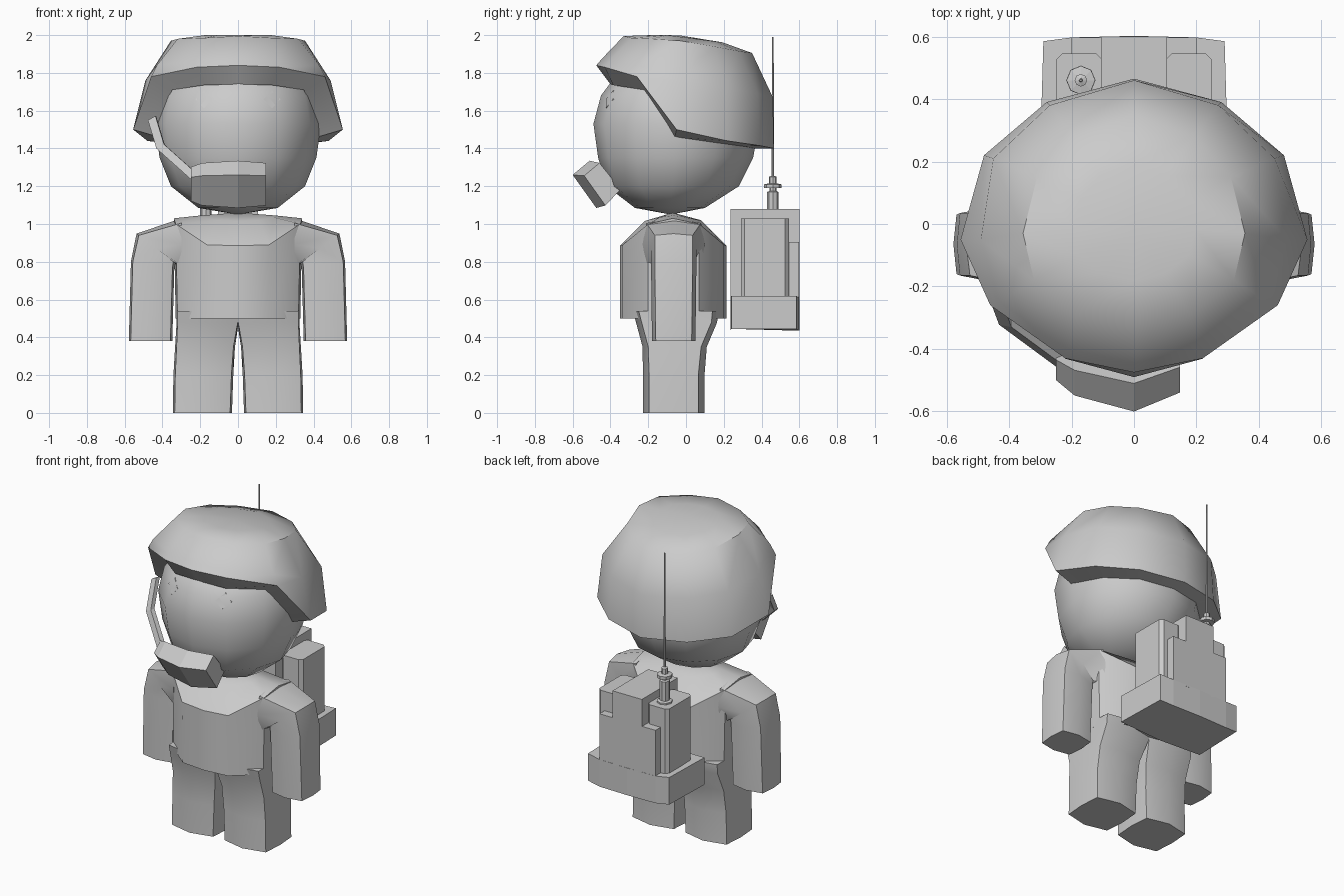
import bpy, bmesh, math
from mathutils import Vector
from mathutils.bvhtree import BVHTree

if "Cube" in bpy.data.objects:
    bpy.data.objects.remove(bpy.data.objects["Cube"])

grey = bpy.data.materials.new("plain_grey")
grey.diffuse_color = (0.6, 0.6, 0.6, 1)
grey.use_nodes = True
grey.node_tree.nodes["Principled BSDF"].inputs["Base Color"].default_value = grey.diffuse_color


def finish(name, bm, angle=None):
    """Turn a bmesh into an object, smooth below the given angle."""
    bmesh.ops.recalc_face_normals(bm, faces=bm.faces)
    me = bpy.data.meshes.new(name)
    bm.to_mesh(me)
    bm.free()
    me.materials.append(grey)
    if angle:
        me.polygons.foreach_set("use_smooth", [True] * len(me.polygons))
        me.set_sharp_from_angle(angle=math.radians(angle))
    ob = bpy.data.objects.new(name, me)
    bpy.context.collection.objects.link(ob)
    return ob


def loft(name, rings, angle=None, start=True, end=True):
    """Bridge closed rings of equal length; a single point ends in a fan."""
    bm = bmesh.new()
    vs = [[bm.verts.new(p) for p in r] for r in rings]
    for a, b in zip(vs, vs[1:]):
        n = max(len(a), len(b))
        for i in range(n):
            j = (i + 1) % n
            if len(a) == 1:
                bm.faces.new((a[0], b[j], b[i]))
            elif len(b) == 1:
                bm.faces.new((a[i], a[j], b[0]))
            else:
                bm.faces.new((a[i], a[j], b[j], b[i]))
    if start and len(vs[0]) > 2:
        bm.faces.new(vs[0])
    if end and len(vs[-1]) > 2:
        bm.faces.new(vs[-1])
    return finish(name, bm, angle)


def full(half):
    """Complete a front-to-back half ring by mirroring it in x."""
    return half + [(-x, y, z) for x, y, z in half[-2:0:-1]]


def box(name, x0, x1, y0, y1, z0, z1, bevel=0):
    bm = bmesh.new()
    bmesh.ops.create_cube(bm, size=1)
    for v in bm.verts:
        v.co = ((x0, x1)[v.co.x > 0], (y0, y1)[v.co.y > 0], (z0, z1)[v.co.z > 0])
    if bevel:
        edges = [e for e in bm.edges if any(v.co.z == z1 or e.calc_length() > z1 - z0 - .001 for v in e.verts)
                 and all(abs(v.co.x) > .2 or v.co.z > z0 for v in e.verts)]
        bmesh.ops.bevel(bm, geom=edges, offset=bevel, segments=1, affect='EDGES')
    return finish(name, bm)


# Head: rounded loft with twelve sides
def head_ring(z, rx, front, back):
    cy, ry = (front + back) / 2, (back - front) / 2
    return [(rx * math.sin(i * math.pi / 6), cy - ry * math.cos(i * math.pi / 6), z) for i in range(12)]


head = loft("head", [[(0, -.08, 1.05)]] + [head_ring(*r) for r in (
    (1.085, .21, -.27, .10), (1.2, .355, -.42, .28), (1.35, .415, -.465, .355),
    (1.53, .44, -.49, .39), (1.68, .41, -.45, .37), (1.8, .33, -.36, .30))]
    + [[(0, -.03, 1.88)]], 60)

# Eyes: thin diamond plates lying on the face
bvh = BVHTree.FromPolygons([v.co.copy() for v in head.data.vertices],
                           [tuple(p.vertices) for p in head.data.polygons])
for side, label in ((-1, "left"), (1, "right")):
    rings = []
    for off in (.002, -.005):
        ring = []
        for dx, dz in ((0, -.047), (.045, 0), (0, .047), (-.045, 0)):
            hit = bvh.ray_cast(Vector((side * .18 + dx, -2, 1.66 + dz)), Vector((0, 1, 0)))[0]
            ring.append(hit + Vector((0, off, 0)))
        rings.append(ring)
    loft("eye_" + label, rings)

# Helmet: inner rim, outer rim, wall, crown edge, crown
inner = [(0, -.40, 1.74), (.18, -.385, 1.735), (.35, -.22, 1.71), (.42, -.06, 1.46),
         (.36, .15, 1.43), (.2, .29, 1.41), (0, .36, 1.40)]
rim = [(0, -.475, 1.84), (.22, -.43, 1.83), (.46, -.26, 1.78), (.555, -.05, 1.50),
       (.48, .22, 1.44), (.28, .39, 1.415), (0, .465, 1.40)]
wall = [(0, -.445, 1.875), (.21, -.40, 1.865), (.43, -.25, 1.84), (.49, -.05, 1.76),
        (.45, .21, 1.72), (.27, .38, 1.69), (0, .46, 1.67)]
crown = [(0, -.33, 1.995), (.18, -.29, 1.985), (.32, -.18, 1.98), (.355, -.03, 1.97),
         (.31, .15, 1.94), (.19, .28, 1.915), (0, .35, 1.905)]
top = [(x * .55, y * .55, 2.0 - .13 * max(0, y * .55 + .1)) for x, y, z in crown]
loft("helmet", [full(r) for r in (inner, rim, wall, crown, top)] + [[(0, -.03, 1.998)]],
     45, start=False)

# Torso: straight trunk with sloping chest and shoulders
plan = [(0, -.35), (.165, -.335), (.33, -.2), (.34, -.07), (.33, .07), (.165, .2), (0, .215)]
chest_z = (.885, .89, 1.0, 1.03, 1.0, .89, .885)
hem = [(x * .97, y, .5) for x, y in plan]
chest = [(x, y, z) for (x, y), z in zip(plan, chest_z)]
collar = [(0, -.22, 1.015), (.11, -.205, 1.02), (.19, -.14, 1.035), (.2, -.07, 1.045),
          (.19, 0, 1.035), (.11, .07, 1.02), (0, .08, 1.02)]
loft("torso", [full(hem), full(chest), full(collar), [(0, -.07, 1.06)]], 35)


# Limb cross-section: four corners with bulging middles
def limb_ring(inn, out, y0, y1, b, bx=.01):
    (xi, zi), (xo, zo) = inn, out
    xm, zm, ym = (xi + xo) / 2, (zi + zo) / 2, (y0 + y1) / 2
    dx, dz = xo - xi, zo - zi
    k = bx / math.hypot(dx, dz)
    return [(xi, y0, zi), (xm, y0 - b, zm), (xo, y0, zo), (xo + dx * k, ym, zo + dz * k),
            (xo, y1, zo), (xm, y1 + b, zm), (xi, y1, zi), (xi - dx * k, ym, zi - dz * k)]


arm = [limb_ring((.30, .78), (.30, 1.005), -.21, .08, .02, .025),
       limb_ring((.342, .80), (.525, .94), -.165, .035, .02, .015),
       limb_ring((.347, .77), (.557, .80), -.165, .035, .02),
       limb_ring((.358, .38), (.568, .38), -.16, .03, .02)]
leg = [limb_ring((.042, 0), (.335, 0), -.195, .065, .033),
       limb_ring((.035, .2), (.332, .2), -.195, .065, .033),
       limb_ring((.024, .35), (.325, .35), -.20, .08, .03, .008),
       limb_ring((.001, .48), (.32, .48), -.235, .135, .03, .005),
       limb_ring((.001, .54), (.32, .54), -.25, .14, .03, .005)]
for label, s in (("left", -1), ("right", 1)):
    for part, rings in (("arm", arm), ("leg", leg)):
        loft(f"{part}_{label}", [[(s * x, y, z) for x, y, z in r] for r in rings], 40)

# Backpack: base tray, central case, back plate and side pouches
tray = [(0, .235), (.30, .24), (.29, .585), (.2, .597), (0, .602)]
loft("pack_base", [full([(x, y, z + (.01 if x > .25 else 0)) for x, y in tray])
                   for z in (.435, .61)])
box("pack_case", -.105, .105, .235, .6, .6, 1.08)
box("pack_back_plate", -.2, .2, .53, .597, .6, .905)
for s, label in ((-1, "left"), (1, "right")):
    box("pack_pouch_" + label, *sorted((s * .25, s * .1)), .29, .545, .6, 1.03, .02)

# Aerial: turned socket with a thin tapering rod
aerial = [(.047, 1.02), (.047, 1.04), (.03, 1.045), (.03, 1.17), (.018, 1.175), (.018, 1.19),
          (.046, 1.19), (.046, 1.21), (.02, 1.215), (.02, 1.25), (.007, 1.255), (.004, 1.99)]
loft("aerial", [[(-.17 + r * math.cos(i * math.pi / 4), .46 + r * math.sin(i * math.pi / 4), z)
                 for i in range(8)] for r, z in aerial])

# Microphone: tilted block bowed around the mouth
section = [(-.60, 1.26), (-.51, 1.335), (-.385, 1.18), (-.475, 1.085)]
mic = []
for x, dy, k in ((-.25, .07, .72), (-.19, .04, .9), (0, 0, 1), (.148, .05, .9)):
    mic.append([(x, -.49 + (y + .49) * k + dy, 1.215 + (z - 1.215) * k) for y, z in section])
loft("microphone", mic)

# Microphone boom: square strip from the helmet to the mouthpiece
path = [(-.455, -.19, 1.56), (-.41, -.31, 1.41), (-.22, -.45, 1.24)]
loft("microphone_boom", [[(x + a, y + b, z + c) for a, b, c in
                          ((-.022, -.012, -.01), (.018, -.02, .012), (.022, .012, .01), (-.018, .02, -.012))]
                         for x, y, z in path])
